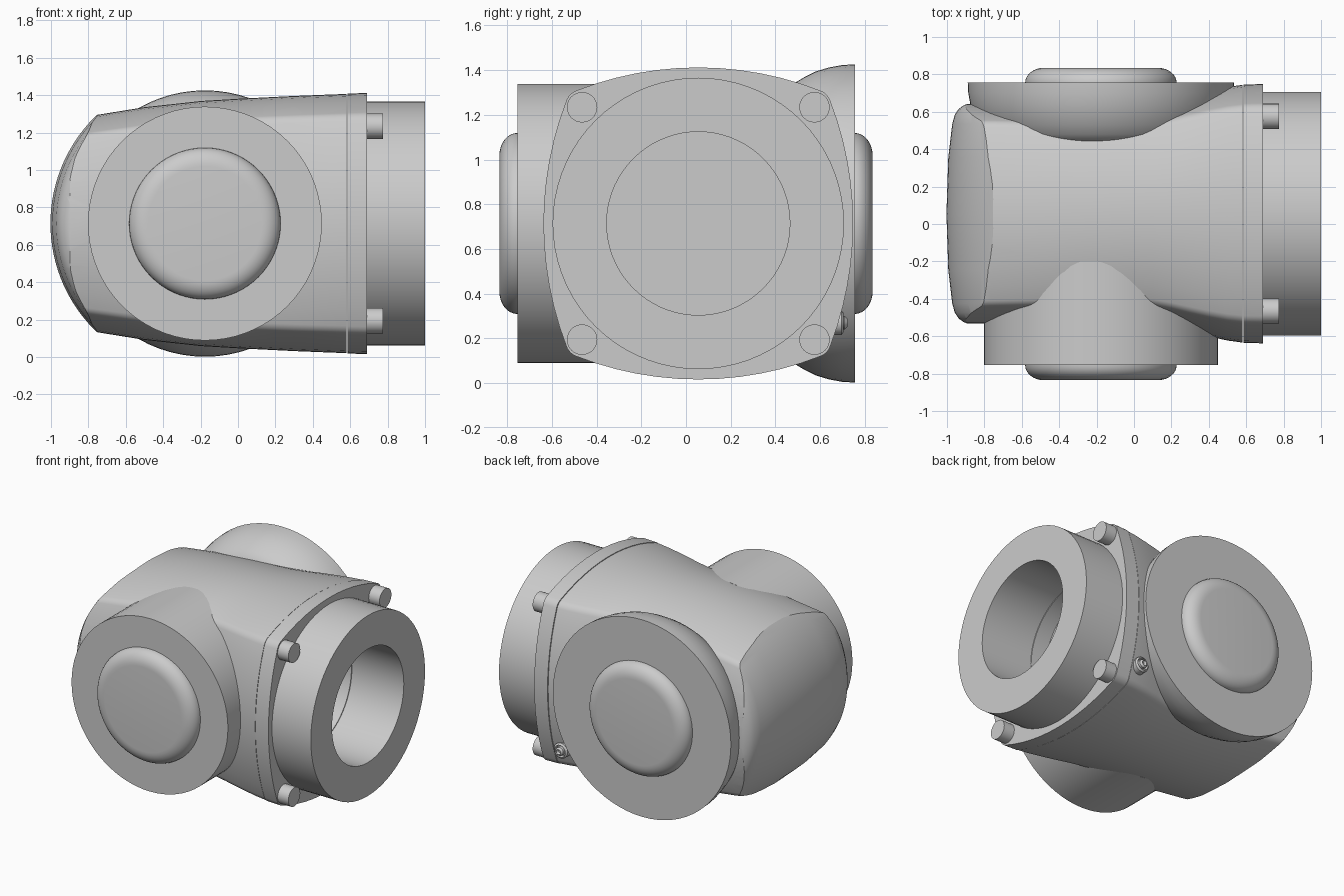
import bpy, bmesh
from math import sin, cos, pi, radians, sqrt, atan2

if "Cube" in bpy.data.objects:
    bpy.data.objects.remove(bpy.data.objects["Cube"])

CY, CZ = 0.055, 0.714      # axis of the main body and tube
JX = -0.177                # axis of the side joints


def skin(name, rings):
    """Solid skinned over a list of equal-length point rings, capped at both ends."""
    bm = bmesh.new()
    vs = [[bm.verts.new(p) for p in ring] for ring in rings]
    n = len(rings[0])
    for a, b in zip(vs, vs[1:]):
        for i in range(n):
            j = (i + 1) % n
            bm.faces.new((a[i], a[j], b[j], b[i]))
    bm.faces.new(vs[0])
    bm.faces.new(vs[-1])
    bmesh.ops.recalc_face_normals(bm, faces=bm.faces)
    me = bpy.data.meshes.new(name)
    bm.to_mesh(me)
    bm.free()
    ob = bpy.data.objects.new(name, me)
    bpy.context.collection.objects.link(ob)
    return ob


def turned(name, axis, profile, c1, c2, n=72):
    """Turned part: profile of (radius, position along axis); c1, c2 centre."""
    rings = []
    for r, t in profile:
        ring = [(c1 + r * cos(2 * pi * i / n), c2 + r * sin(2 * pi * i / n)) for i in range(n)]
        rings.append([(t, u, v) if axis == 'X' else (u, t, v) for u, v in ring])
    return skin(name, rings)


def cut(ob, cutter):
    cutter.hide_render = True
    m = ob.modifiers.new("cut", 'BOOLEAN')
    m.operation, m.solver, m.object = 'DIFFERENCE', 'EXACT', cutter
    bpy.context.view_layer.objects.active = ob
    bpy.ops.object.modifier_apply(modifier=m.name)


def section():
    """Square with bulging sides and rounded corners, half size 1."""
    R, rho, seg = 2.17, 0.11, 12
    d = R - 1
    k = (-d + sqrt(2 * (R - rho) ** 2 - d * d)) / 2      # corner arc centre
    a = atan2(k, k + d)
    side = [(R * cos(-a + 2 * a * i / seg) - d, R * sin(-a + 2 * a * i / seg)) for i in range(seg + 1)]
    for i in range(1, 6):
        t = a + (pi / 2 - 2 * a) * i / 6
        side.append((k + rho * cos(t), k + rho * sin(t)))
    pts = []
    for _ in range(4):
        pts += side
        side = [(-v, u) for u, v in side]
    return pts


SEC = section()


def loft(name, stations):
    return skin(name, [[(x, CY + hy * u, CZ + hz * v) for u, v in SEC] for x, hy, hz in stations])


# Main body, tapering towards the rounded end
body = loft("body", [(-1.1, .588, .515), (-.76, .586, .58), (-.5, .580, .622), (-.2, .575, .655),
                     (0, .575, .667), (.1, .58, .672), (.2, .602, .677), (.3, .63, .682),
                     (.4, .656, .686), (.5, .678, .69), (.581, .689, .693)])

# Crowned, barrel-shaped end cut away from the body
crown = [(0, .803), (.3, .793), (.48, .772), (.53, .758), (.56, .738), (.58, .71), (.595, .67)]
rim = [(-y, r) for y, r in crown[:0:-1]] + crown + [(.7, .67), (.7, 1.5), (-.7, 1.5), (-.7, .67)]
end_cutter = skin("end_cutter", [[(-.2 - r * cos(radians(d)), CY + y, CZ + r * sin(radians(d)))
                                 for y, r in rim] for d in [-54 + 3 * i for i in range(37)]])
cut(body, end_cutter)

# Flange and output tube with its bore
flange = loft("flange", [(.585, .691, .695), (.69, .693, .698)])
tube = turned("output_tube", 'X', [(.652, .6), (.652, 1.0)], CY, CZ)
bore = turned("bore_cutter", 'X', [(.41, .46), (.41, 1.1)], CY, CZ)
for part in (body, flange, tube):
    cut(part, bore)
parts = [body, flange, tube]

# Flange bolts
for i, (sy, sz) in enumerate([(-1, -1), (-1, 1), (1, -1), (1, 1)]):
    parts.append(turned(f"flange_bolt_{i + 1}", 'X', [(.068, .68), (.068, .776)],
                        CY + .52 * sy, CZ + .52 * sz, 32))

# Front joint boss and bulging back joint boss
parts.append(turned("front_boss", 'Y', [(.625, -.755), (.625, -.2)], JX, CZ))
parts.append(turned("back_boss", 'Y', [(.5, .42), (.58, .44), (.625, .48), (.655, .53), (.68, .58),
                                       (.698, .64), (.709, .70), (.712, .757)], JX, CZ))

# Rounded cover plugs on both joints
for side, name in ((-1, "front_plug"), (1, "back_plug")):
    arc = [(.305 + .1 * cos(pi / 2 * i / 8), side * (.755 + .08 * sin(pi / 2 * i / 8))) for i in range(9)]
    parts.append(turned(name, 'Y', [(.405, side * .7)] + arc, JX, CZ))

# Small recessed grounding screw on the back of the body
parts.append(turned("screw_seat", 'Y', [(.055, .6), (.055, .695), (.043, .705), (.038, .685)], .515, .27, 24))
parts.append(turned("screw_head", 'Y', [(.03, .65), (.03, .71), (.018, .722), (.01, .705)], .515, .27, 24))

for ob in (end_cutter, bore):
    bpy.data.objects.remove(ob)

bpy.ops.object.select_all(action='DESELECT')
for ob in parts:
    ob.select_set(True)
bpy.context.view_layer.objects.active = body
bpy.ops.object.shade_smooth_by_angle(angle=radians(30))
